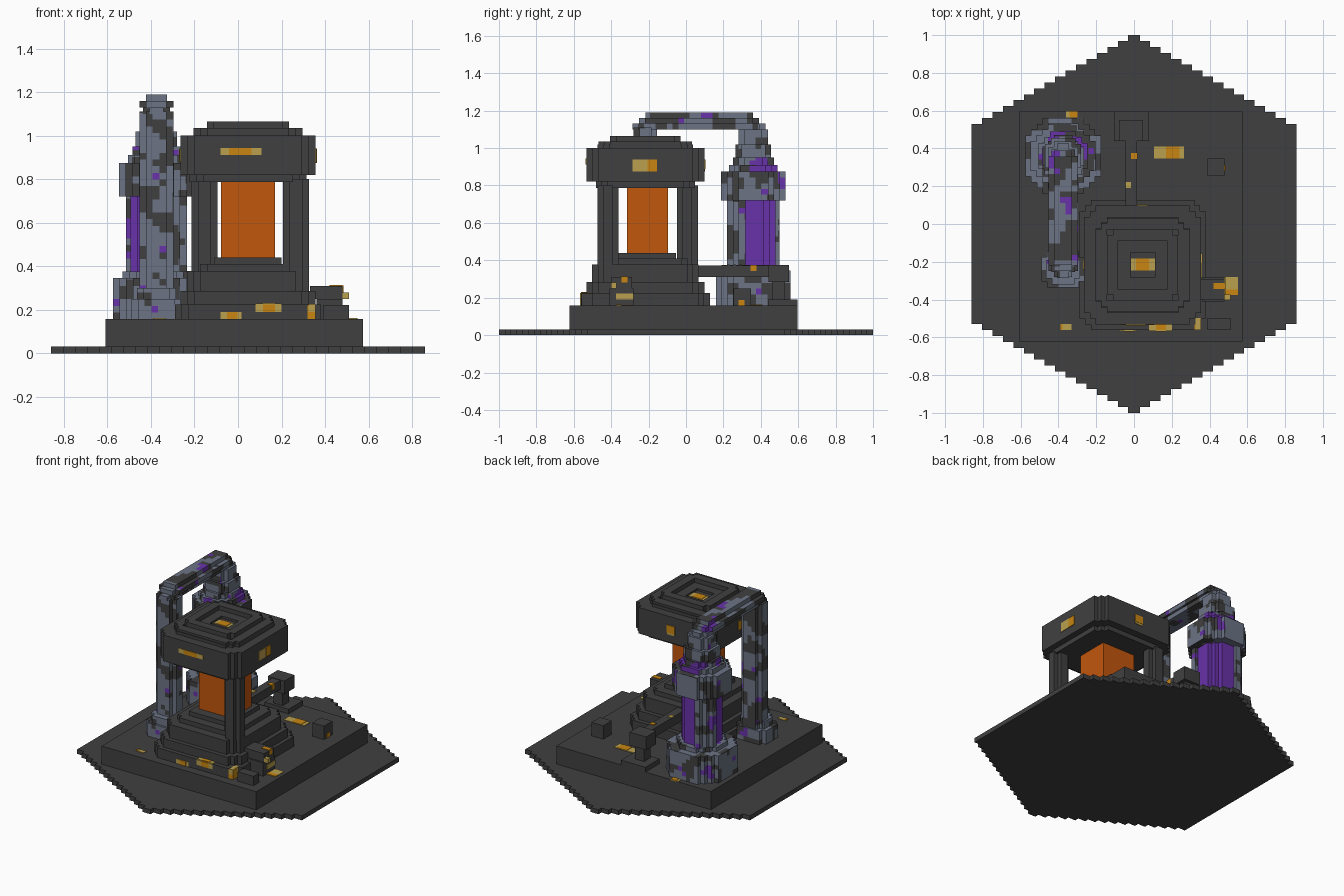
import bpy, bmesh
from mathutils import Vector, noise

if "Cube" in bpy.data.objects:
    bpy.data.objects.remove(bpy.data.objects["Cube"])

V = 0.0305          # block size used for every step and notch
SLAB = 0.157        # height of the plinth top


def material(name, rgb):
    m = bpy.data.materials.new(name)
    m.use_nodes = True
    m.diffuse_color = (*rgb, 1)
    m.node_tree.nodes["Principled BSDF"].inputs["Base Color"].default_value = (*rgb, 1)
    return m


STONE = material("dark stone", (0.051, 0.051, 0.051))
SLATE = material("blue grey metal", (0.15, 0.174, 0.231))
FIRE = material("furnace orange", (0.54, 0.095, 0.004))
PURPLE = material("purple glass", (0.14, 0.032, 0.40))
GOLD = material("pale gold", (0.49, 0.35, 0.075))
AMBER = material("amber", (0.58, 0.24, 0.006))


def mirrored(q):
    """Close a first-quadrant outline across both axes."""
    r = q[::-1]
    return (q + [(-x, y) for x, y in r] + [(-x, -y) for x, y in q]
            + [(x, -y) for x, y in r])


def notched(hx, hy, n):
    """Rectangle outline whose corners are cut in n block steps."""
    q = [(hx, hy - n * V)]
    for i in range(n):
        x = hx - (i + 1) * V
        q += [(x, hy - (n - i) * V), (x, hy - (n - i - 1) * V)]
    return mirrored(q)


def add_prism(bm, outline, cx, cy, z0, z1):
    vs = [bm.verts.new((cx + x, cy + y, z0)) for x, y in outline]
    face = bm.faces.new(vs)
    top = bmesh.ops.extrude_face_region(bm, geom=[face])["geom"]
    bmesh.ops.translate(bm, vec=(0, 0, z1 - z0),
                        verts=[g for g in top if isinstance(g, bmesh.types.BMVert)])


def finish(name, bm, mats):
    bmesh.ops.recalc_face_normals(bm, faces=bm.faces)
    me = bpy.data.meshes.new(name)
    bm.to_mesh(me)
    bm.free()
    for m in mats:
        me.materials.append(m)
    ob = bpy.data.objects.new(name, me)
    bpy.context.collection.objects.link(ob)
    return ob


def tiers(name, cx, cy, layers, mat=STONE):
    """Stack of notched plates: (half x, half y, notches, z0, z1)."""
    bm = bmesh.new()
    for hx, hy, n, z0, z1 in layers:
        add_prism(bm, notched(hx, hy, n), cx, cy, z0, z1)
    if mat != "mottled":
        return finish(name, bm, [mat])
    # cut into blocks, then pick a colour for each face from smooth noise
    for axis in range(3):
        lo = min(v.co[axis] for v in bm.verts)
        hi = max(v.co[axis] for v in bm.verts)
        normal = Vector((axis == 0, axis == 1, axis == 2))
        for i in range(1, int((hi - lo) / V) + 1):
            bmesh.ops.bisect_plane(bm, geom=bm.verts[:] + bm.edges[:] + bm.faces[:],
                                   plane_co=normal * (lo + i * V), plane_no=normal)
    for f in bm.faces:
        p = f.calc_center_median()
        f.material_index = int(noise.noise(p * 11) > -0.07)
        limit = 0.05 if 0.875 < p.z < 0.95 and p.y > 0 else 0.47
        if noise.noise(p * 13 + Vector((7, 3, 5))) > limit:
            f.material_index = 2
    return finish(name, bm, [STONE, SLATE, PURPLE])


def box(name, x, y, z, mat=STONE):
    return tiers(name, sum(x) / 2, sum(y) / 2,
                 [((x[1] - x[0]) / 2, (y[1] - y[0]) / 2, 0, *z)], mat)


# Hexagonal stepped ground plate and plinth
q = []
for i in range(16):
    w, y = 0.86 - i * 0.0553, 0.53 + i * 0.47 / 15
    if i:
        q.append((w, y - 0.47 / 15))
    q.append((w, y))
bm = bmesh.new()
add_prism(bm, mirrored(q), 0, 0, 0, 0.031)
finish("ground_plate", bm, [STONE])
box("plinth", (-0.608, 0.575), (-0.622, 0.595), (0.031, SLAB))

# Furnace
FX, FY = 0.046, -0.217
tiers("furnace_foot", FX, FY, [
    (0.335, 0.345, 2, SLAB, 0.225), (0.31, 0.315, 2, 0.225, 0.285),
    (0.28, 0.285, 2, 0.285, 0.378), (0.22, 0.225, 1, 0.378, 0.41),
    (0.155, 0.163, 0, 0.41, 0.44)])
tiers("fire_core", FX, FY + 0.011, [(0.125, 0.11, 0, 0.44, 0.787)], FIRE)
for name, s in (("front_pillar", 1), ("rear_pillar", -1)):
    tiers(name, FX + 0.01 + s * 0.21, FY + 0.012 - s * 0.212,
          [(0.06, 0.056, 1, 0.37, 0.80)])
tiers("furnace_roof", FX, FY, [
    (0.268, 0.265, 2, 0.787, 0.82), (0.31, 0.315, 2, 0.82, 1.0),
    (0.25, 0.255, 2, 1.0, 1.02)])

# Sunken chimney mouth: square rings that step down to the middle
for name, outer, inner, z1, n in (("roof_rim_low", 0.25, 0.188, 1.035, 2),
                                  ("roof_rim_high", 0.188, 0.13, 1.065, 1),
                                  ("roof_rim_inner", 0.13, 0.065, 1.035, 0)):
    ring = tiers(name, FX, FY, [(outer, outer, n, 1.0, z1)])
    hole = tiers(name + "_cutter", FX, FY, [(inner, inner, 0, 0.9, 1.2)])
    hole.hide_render = True
    hole.hide_viewport = True
    cut = ring.modifiers.new("mouth", "BOOLEAN")
    cut.operation = "DIFFERENCE"
    cut.solver = "EXACT"
    cut.object = hole

# Purple glass tower with two diagonal metal pillars
TX, TY = -0.375, 0.36
tiers("tower_base", TX, TY, [(0.2, 0.2, 3, SLAB, 0.345),
                             (0.155, 0.155, 3, 0.345, 0.375)], "mottled")
tiers("tower_glass", TX, TY, [(0.118, 0.118, 2, 0.375, 0.72)], PURPLE)
for name, s in (("tower_front_pillar", 1), ("tower_rear_pillar", -1)):
    tiers(name, TX + s * 0.06, TY - s * 0.06,
          [(0.08, 0.08, 2, 0.375, 0.72)], "mottled")
tiers("tower_cap", TX, TY, [
    (0.172, 0.172, 3, 0.72, 0.875), (0.13, 0.13, 2, 0.875, 0.91),
    (0.11, 0.11, 2, 0.91, 0.95), (0.095, 0.095, 1, 0.95, 1.02),
    (0.078, 0.078, 1, 1.02, 1.10)], "mottled")

# Overhead pipe and its front leg
tiers("overhead_pipe", TX, 0.07, [
    (0.062, 0.355, 1, 1.10, 1.13), (0.078, 0.32, 1, 1.13, 1.16),
    (0.048, 0.287, 0, 1.16, 1.19)], "mottled")
tiers("front_pipe", TX, -0.217, [(0.078, 0.063, 1, 0.25, 1.11)], "mottled")
tiers("front_pipe_foot", TX, -0.24, [(0.115, 0.095, 1, SLAB, 0.25),
                                     (0.09, 0.08, 1, 0.25, 0.30)], "mottled")

# Rear pump and feed pipe
box("feed_pipe", (-0.045, 0.016), (0.03, 0.46), (0.31, 0.372))
box("pump_foot", (-0.106, 0.08), (0.44, 0.595), (SLAB, 0.19))
box("pump_stem", (-0.05, 0.02), (0.46, 0.53), (0.19, 0.29))
box("pump_head", (-0.08, 0.047), (0.44, 0.55), (0.285, 0.376))

# Loose blocks on the plinth
box("rear_block", (0.39, 0.48), (0.255, 0.347), (SLAB, 0.25))
box("front_block", (0.39, 0.51), (-0.56, -0.497), (SLAB, 0.222))
box("side_valve_base", (0.36, 0.48), (-0.41, -0.28), (SLAB, 0.25))
box("side_valve_top", (0.33, 0.48), (-0.40, -0.29), (0.25, 0.31))


# Gold ore: thin plates with an amber strip along part of each
def patch(name, x, y, z, strip):
    box(name, x, y, z, GOLD)
    r = [list(x), list(y), list(z)]
    axis = max(range(3), key=lambda a: r[a][1] - r[a][0])
    lo, hi = r[axis]
    thin = min(range(3), key=lambda a: r[a][1] - r[a][0])
    r[axis] = [lo + (hi - lo) * strip[0], lo + (hi - lo) * strip[1]]
    r[thin] = [r[thin][0] - 0.002, r[thin][1] + 0.002]
    box(name + "_amber", *r, AMBER)


T = 0.004
RF, RB = FY - 0.315, FY + 0.315
RL, RR = FX - 0.31, FX + 0.31
patch("roof_front_gold", (-0.08, 0.108), (RF - T, RF), (0.912, 0.943), (0.2, 0.75))
patch("roof_right_gold", (RR, RR + T), (-0.285, -0.155), (0.875, 0.94), (0.6, 1))
patch("roof_back_gold", (0.015, 0.075), (RB, RB + T), (0.875, 0.94), (0.2, 1))
patch("roof_left_gold", (RL - T, RL), (-0.25, -0.19), (0.88, 0.94), (0.2, 1))
patch("mouth_gold", (-0.015, 0.11), (-0.245, -0.182), (1.02, 1.02 + T), (0.2, 0.75))
patch("floor_rear_gold", (0.105, 0.265), (0.347, 0.41), (SLAB, SLAB + T), (0.4, 0.85))
patch("floor_front_gold", (-0.39, -0.33), (-0.56, -0.53), (SLAB, SLAB + T), (0, 0.2))
patch("floor_edge_gold", (-0.36, -0.30), (0.565, 0.597), (SLAB, SLAB + T), (0.3, 1))
patch("foot_front_gold", (-0.08, 0.016), (-0.566, -0.562), (SLAB, 0.19), (0.3, 0.8))
patch("foot_ledge_gold", (0.08, 0.20), (-0.562, -0.532), (0.225, 0.229), (0.3, 0.75))
patch("foot_lip_gold", (0.08, 0.20), (-0.566, -0.562), (0.19, 0.225), (0.3, 0.75))
box("corner_gold", (0.295, 0.355), (-0.56, -0.497), (SLAB, 0.222), AMBER)
box("corner_gold_top", (0.325, 0.355), (-0.562, -0.497), (0.19, 0.226), GOLD)
box("valve_gold_top", (0.42, 0.48), (-0.345, -0.313), (0.31, 0.314), AMBER)
box("valve_gold_side", (0.48, 0.51), (-0.402, -0.372), (0.25, 0.28), GOLD)
box("valve_gold_edge", (0.48, 0.484), (-0.345, -0.313), (0.28, 0.312), AMBER)
patch("valve_gold_floor", (0.48, 0.55), (-0.375, -0.28), (SLAB, SLAB + T), (0, 0.3))
box("valve_gold_low", (0.48, 0.484), (-0.375, -0.28), (0.19, 0.222), GOLD)
box("feed_gold_near", (-0.045, -0.015), (0.19, 0.222), (0.372, 0.376), GOLD)
box("feed_gold_far", (-0.015, 0.018), (0.345, 0.376), (0.342, 0.376), AMBER)
box("rear_block_gold", (0.48, 0.484), (0.28, 0.312), (SLAB, 0.187), AMBER)
